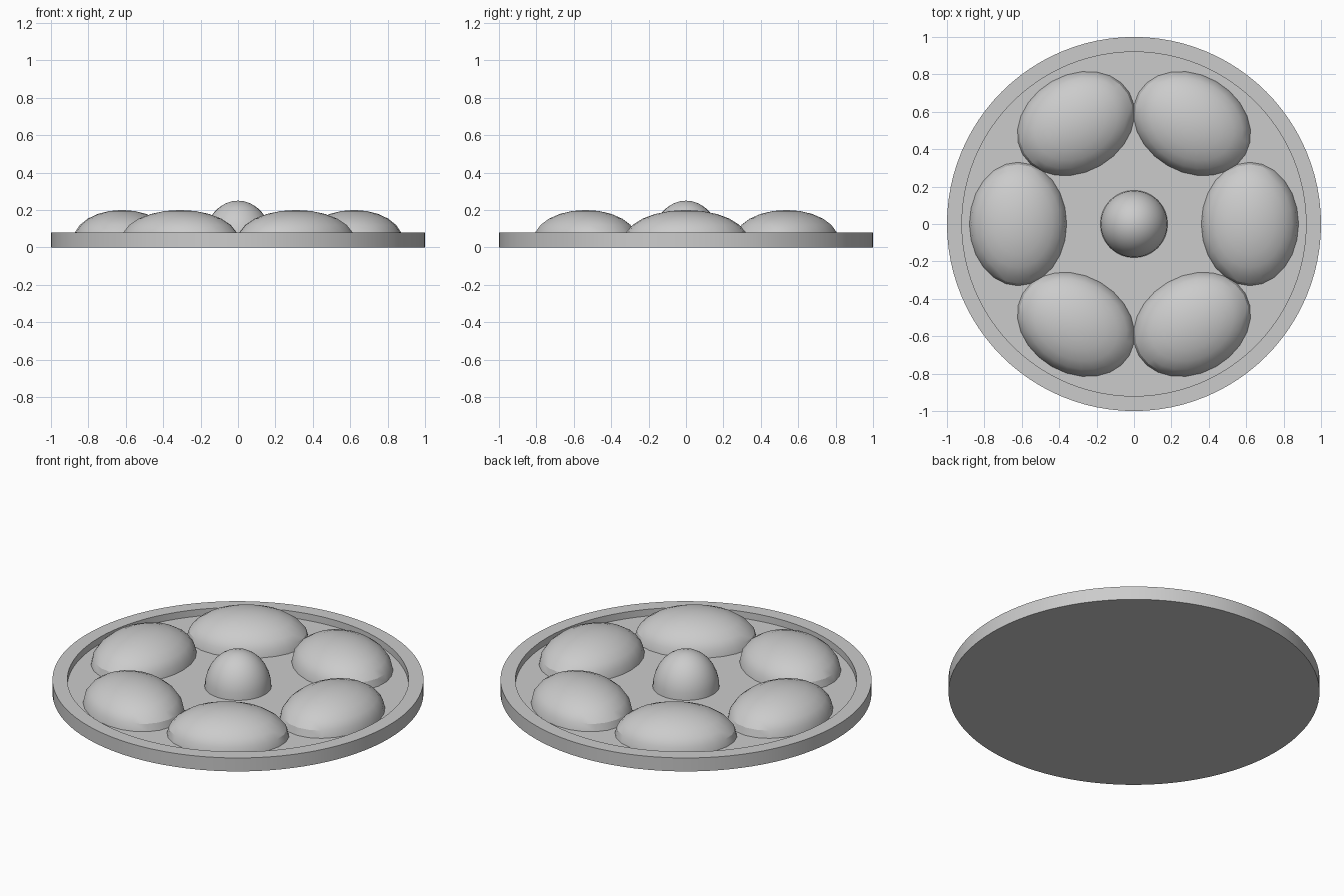
import bpy, bmesh
from math import radians, cos, sin
from mathutils import Matrix

cube = bpy.data.objects.get("Cube")
if cube:
    bpy.data.objects.remove(cube)

# One plain grey for the whole piece
GREY = (0.6, 0.6, 0.6, 1)
grey = bpy.data.materials.new("plain grey")
grey.use_nodes = True
grey.diffuse_color = GREY
grey.node_tree.nodes["Principled BSDF"].inputs["Base Color"].default_value = GREY

FLOOR = 0.04


def finish(name, bm, angle):
    bmesh.ops.recalc_face_normals(bm, faces=bm.faces)
    mesh = bpy.data.meshes.new(name)
    bm.to_mesh(mesh)
    bm.free()
    mesh.materials.append(grey)
    obj = bpy.data.objects.new(name, mesh)
    bpy.context.collection.objects.link(obj)
    bpy.ops.object.select_all(action='DESELECT')
    obj.select_set(True)
    bpy.context.view_layer.objects.active = obj
    bpy.ops.object.shade_smooth_by_angle(angle=radians(angle))
    return obj


def dome(name, size, place, segments, rings, angle):
    """Upper half of a stretched sphere, resting on the tray floor."""
    bm = bmesh.new()
    bmesh.ops.create_uvsphere(bm, u_segments=segments, v_segments=rings, radius=1)
    low = [v for v in bm.verts if v.co.z < -0.01]
    bmesh.ops.delete(bm, geom=low, context='VERTS')
    bmesh.ops.transform(bm, matrix=place @ Matrix.Diagonal((*size, 1)), verts=bm.verts)
    return finish(name, bm, angle)


# Round tray: disc with a recessed floor
bm = bmesh.new()
bmesh.ops.create_cone(bm, cap_ends=True, segments=96, radius1=1, radius2=1, depth=0.08,
                      matrix=Matrix.Translation((0, 0, 0.04)))
top = max(bm.faces, key=lambda f: f.calc_center_median().z)
bmesh.ops.inset_region(bm, faces=[top], thickness=0.08)
inner = bmesh.ops.extrude_face_region(bm, geom=[top])["geom"]
bmesh.ops.delete(bm, geom=[top], context='FACES_ONLY')
for v in inner:
    if isinstance(v, bmesh.types.BMVert):
        v.co.z = FLOOR
finish("tray", bm, 30)

# Six oval mounds in a ring
for i in range(6):
    a = radians(60 * i)
    place = Matrix.Translation((0.62 * cos(a), 0.62 * sin(a), FLOOR)) @ Matrix.Rotation(a, 4, 'Z')
    dome(f"oval_mound_{i + 1}", (0.26, 0.33, 0.16), place, 24, 12, 24)

# Centre knob
dome("centre_knob", (0.18, 0.18, 0.21), Matrix.Translation((0, 0, FLOOR)), 32, 16, 30)
